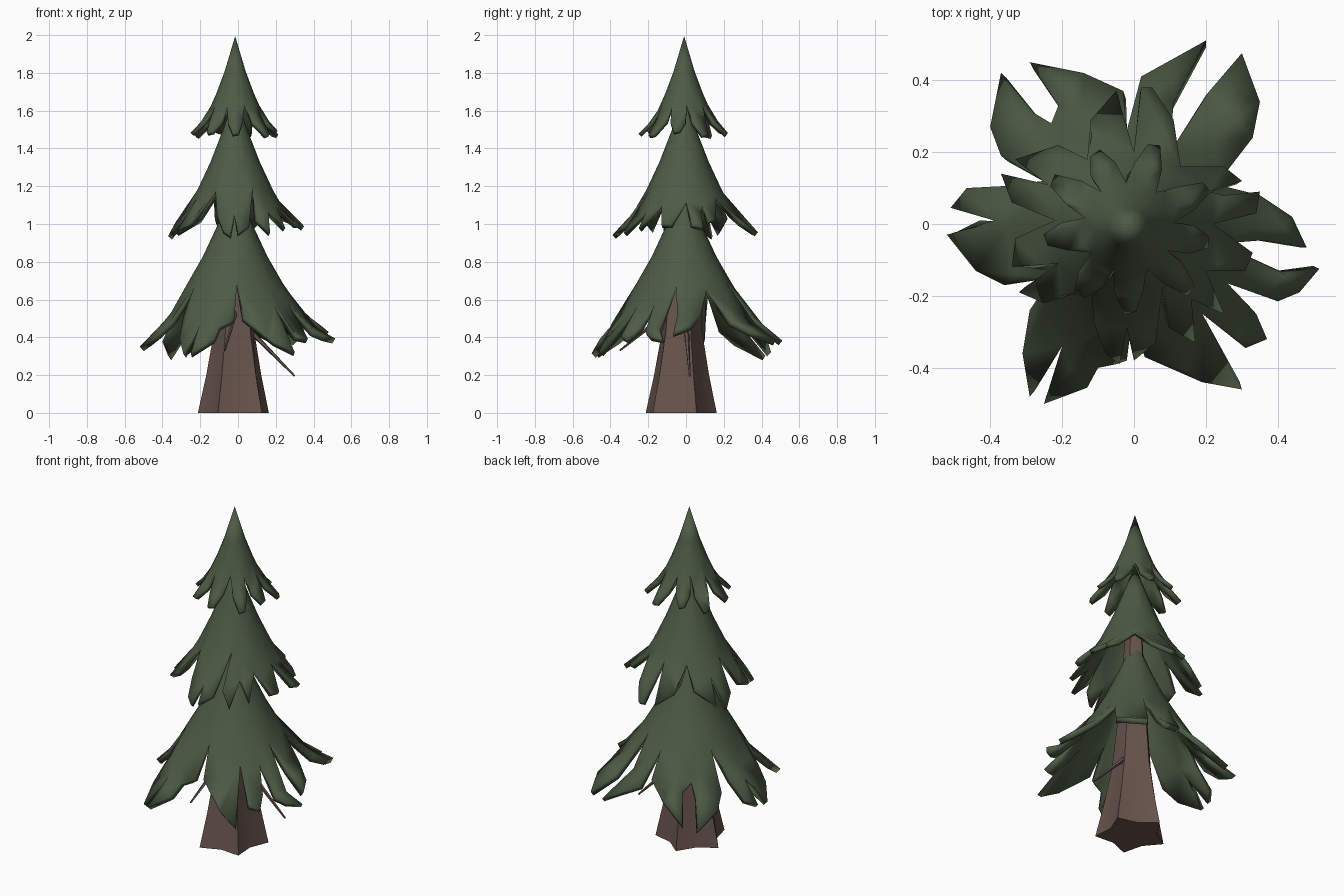
import bpy, math
from mathutils import Vector
from mathutils.geometry import delaunay_2d_cdt

if "Cube" in bpy.data.objects:
    bpy.data.objects.remove(bpy.data.objects["Cube"])

CX, CY = -0.015, -0.01


def material(name, rgb):
    m = bpy.data.materials.new(name)
    m.diffuse_color = (*rgb, 1)
    m.use_nodes = True
    m.node_tree.nodes["Principled BSDF"].inputs["Base Color"].default_value = m.diffuse_color
    return m


GREEN = material("needle_green", (0.075, 0.105, 0.06))
BROWN = material("bark_brown", (0.14, 0.09, 0.075))


def make_object(name, verts, faces, mat, angle):
    me = bpy.data.meshes.new(name)
    me.from_pydata(verts, [], faces)
    ob = bpy.data.objects.new(name, me)
    bpy.context.collection.objects.link(ob)
    me.materials.append(mat)
    bpy.ops.object.select_all(action='DESELECT')
    ob.select_set(True)
    bpy.context.view_layer.objects.active = ob
    bpy.ops.object.shade_smooth_by_angle(angle=math.radians(angle))
    return ob


def height(profile, r):
    for (r0, z0), (r1, z1) in zip(profile, profile[1:]):
        if r <= r1:
            break
    return z0 + (z1 - z0) * (r - r0) / (r1 - r0)


# Foliage tier: jagged plan outline, triangulated and draped over a cone profile
def tier(name, outline, profile, thick):
    pts = [Vector(p) for p in outline]
    n = len(pts)
    pts.append(Vector((CX, CY)))
    for r, _ in profile[1:-1]:
        for i in range(16):
            a = math.tau * i / 16
            pts.append(Vector((CX + r * math.cos(a), CY + r * math.sin(a))))
    out, _, faces, *_ = delaunay_2d_cdt(pts, [], [list(range(n))], 1, 1e-5)
    verts = []
    for p in out:
        d = p - Vector((CX, CY))
        # leaves on the right and rear sit a little higher
        lift = max(0, d.length - .25) * .35 * max(0, math.cos(math.atan2(d.y, d.x) - .5))
        verts.append((p.x, p.y, height(profile, d.length) + lift))
    ob = make_object(name, verts, faces, GREEN, 40)
    s = ob.modifiers.new("thickness", 'SOLIDIFY')
    s.thickness, s.offset = thick, -1


lower = [(.44, .02), (.48, -.065), (.36, -.045), (.24, -.055), (.42, -.14), (.515, -.125),
         (.46, -.19), (.40, -.215), (.26, -.165), (.34, -.25), (.37, -.32), (.31, -.345),
         (.19, -.25), (.3, -.46), (.19, -.44), (.03, -.37), (-.005, -.26), (-.02, -.38),
         (-.05, -.39), (-.1, -.4), (-.13, -.455), (-.25, -.5), (-.2, -.34), (-.29, -.48),
         (-.31, -.36), (-.29, -.24), (-.23, -.15), (-.36, -.17), (-.44, -.13), (-.52, -.03),
         (-.39, .01), (-.51, .045), (-.465, .1), (-.37, .105), (-.25, .12), (-.37, .19),
         (-.4, .27), (-.37, .42), (-.28, .31), (-.23, .28), (-.21, .33), (-.29, .45),
         (-.14, .42), (-.03, .37), (-.02, .26), (.02, .41), (.11, .46), (.2, .51),
         (.11, .34), (.1, .2), (.21, .37), (.3, .475), (.35, .34), (.33, .24),
         (.23, .11), (.35, .08)]
middle = [(.22, 0), (.34, .03), (.35, .09), (.25, .08), (.21, .09), (.3, .12), (.25, .16),
          (.13, .16), (.11, .29), (.05, .38), (.02, .38), (0, .2), (-.05, .37),
          (-.12, .29), (-.13, .18), (-.21, .22), (-.33, .18), (-.24, .11), (-.37, .14),
          (-.34, .06), (-.22, .01), (-.33, -.04), (-.34, -.12), (-.21, -.11),
          (-.32, -.19), (-.25, -.22), (-.12, -.18), (-.11, -.28), (-.08, -.36),
          (-.04, -.39), (-.02, -.29), (0, -.38), (.06, -.33), (.08, -.17), (.1, -.29),
          (.17, -.33), (.16, -.21), (.25, -.25), (.2, -.13), (.31, -.13), (.33, -.08)]

tier("lower_foliage", lower,
     [(0, 1.28), (.05, 1.1), (.1, .98), (.17, .83), (.25, .69), (.34, .53), (.43, .42),
      (.56, .3)], .032)
tier("middle_foliage", middle,
     [(0, 1.68), (.06, 1.51), (.13, 1.33), (.2, 1.18), (.27, 1.06), (.4, .92)], .027)

# Upper tier: leaves repeated around, each given as (angle offset, radius)
upper = []
for i in range(9):
    grow = 0.012 * math.sin(2.3 * i)
    for da, r in ((0, .125), (8, .185), (17, .242 + grow), (25, .235 + grow), (33, .18)):
        a = math.radians(40 * i - 110 + da + 4 * math.sin(1.7 * i))
        upper.append((CX + r * math.cos(a), CY + r * math.sin(a)))
tier("upper_foliage", upper,
     [(0, 1.995), (.055, 1.81), (.1, 1.69), (.14, 1.6), (.19, 1.53), (.27, 1.45)], .022)

# Trunk: five-lobed star section, flared at the foot
N = 10
sections = [(0, .2, .135), (.2, .155, .115), (.42, .115, .095), (.9, .07, .06), (1.6, .03, .027)]
verts, faces = [], []
for z, ro, ri in sections:
    for i in range(N):
        a = math.tau * i / N - math.pi / 4
        r = ri if i % 2 else ro
        verts.append((-.015 + r * math.cos(a), -.035 + .02 * min(z, 1) + r * math.sin(a), z))
for k in range(len(sections) - 1):
    for i in range(N):
        j = (i + 1) % N
        faces.append((k * N + i, k * N + j, k * N + N + j, k * N + N + i))
faces += [tuple(reversed(range(N))), tuple(range(len(verts) - N, len(verts)))]
make_object("trunk", verts, faces, BROWN, 40)


# Dead twigs drooping from the trunk
def twig(name, a, b):
    a, b = Vector(a), Vector(b)
    q = (b - a).to_track_quat('Z', 'Y')
    v = [p + q @ Vector((r * math.cos(math.tau * i / 5), r * math.sin(math.tau * i / 5), 0))
         for p, r in ((a, .016), (b, .005)) for i in range(5)]
    f = [(i, (i + 1) % 5, 5 + (i + 1) % 5, 5 + i) for i in range(5)]
    make_object(name, v, f + [(4, 3, 2, 1, 0), (5, 6, 7, 8, 9)], BROWN, 30)


twig("right_twig", (.03, 0, .47), (.3, .02, .195))
twig("front_twig", (-.005, -.05, .57), (-.07, -.35, .33))
